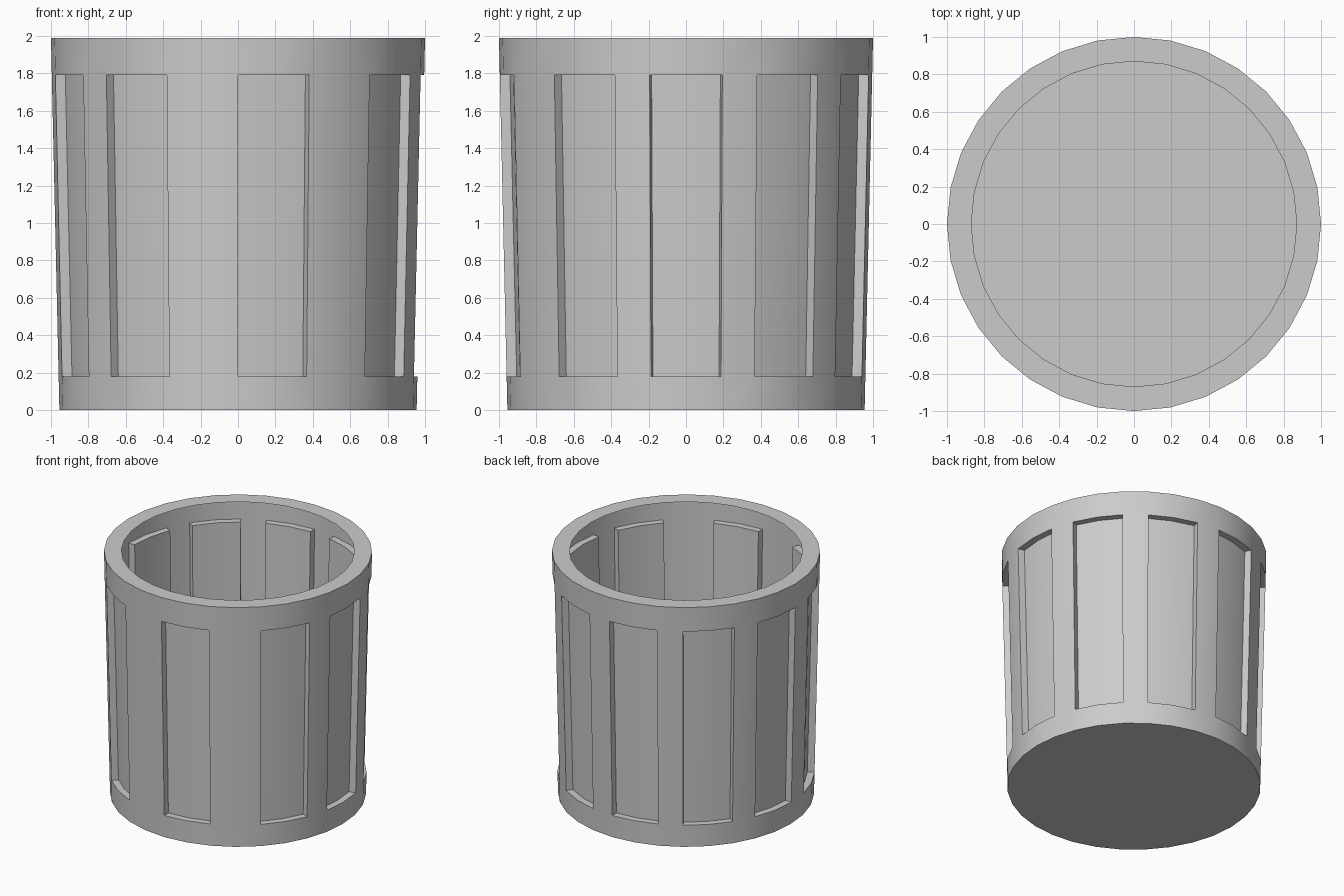
import bpy, bmesh
from math import cos, sin, pi

if "Cube" in bpy.data.objects:
    bpy.data.objects.remove(bpy.data.objects["Cube"])

SIDES = 32
R_BOTTOM, R_TOP, R_LIP = 0.955, 1.0, 0.87
Z_LOW, Z_HIGH, HEIGHT = 0.18, 1.79, 1.99
DEPTH = 0.054
PANEL_STARTS = [2, 5, 8, 11, 14, 17, 20, 24, 28, 31]   # each panel spans two sides

bm = bmesh.new()


def point(i, r, z):
    a = 2 * pi * i / SIDES
    return bm.verts.new((r * cos(a), r * sin(a), z))


def wall(i, z, inset=0.0):
    return point(i, R_BOTTOM + (R_TOP - R_BOTTOM) * z / HEIGHT - inset, z)


def side_quad(i, z0, z1, inset=0.0):
    bm.faces.new((wall(i, z0, inset), wall(i + 1, z0, inset),
                  wall(i + 1, z1, inset), wall(i, z1, inset)))


recessed = {(s + k) % SIDES for s in PANEL_STARTS for k in (0, 1)}

# Tapered wall with bands, recessed panels and flat top lip
for i in range(SIDES):
    side_quad(i, 0, Z_LOW)
    side_quad(i, Z_HIGH, HEIGHT)
    bm.faces.new((point(i, R_TOP, HEIGHT), point(i + 1, R_TOP, HEIGHT),
                  point(i + 1, R_LIP, HEIGHT), point(i, R_LIP, HEIGHT)))
    side_quad(i, Z_LOW, Z_HIGH, DEPTH if i in recessed else 0.0)
    if i in recessed:
        # Ledges below and above the panel
        for z in (Z_LOW, Z_HIGH):
            bm.faces.new((wall(i, z), wall(i + 1, z),
                          wall(i + 1, z, DEPTH), wall(i, z, DEPTH)))

# Upright walls at both ends of each panel
for s in PANEL_STARTS:
    for i in (s, s + 2):
        bm.faces.new((wall(i, Z_LOW), wall(i, Z_LOW, DEPTH),
                      wall(i, Z_HIGH, DEPTH), wall(i, Z_HIGH)))

# Floor
bm.faces.new([wall(i, 0) for i in reversed(range(SIDES))])

bmesh.ops.remove_doubles(bm, verts=bm.verts[:], dist=1e-4)
bmesh.ops.recalc_face_normals(bm, faces=bm.faces[:])

mesh = bpy.data.meshes.new("basket")
bm.to_mesh(mesh)
bm.free()
basket = bpy.data.objects.new("basket", mesh)
bpy.context.collection.objects.link(basket)
bpy.context.view_layer.objects.active = basket
basket.select_set(True)
bpy.ops.object.shade_smooth_by_angle(angle=pi / 6)
